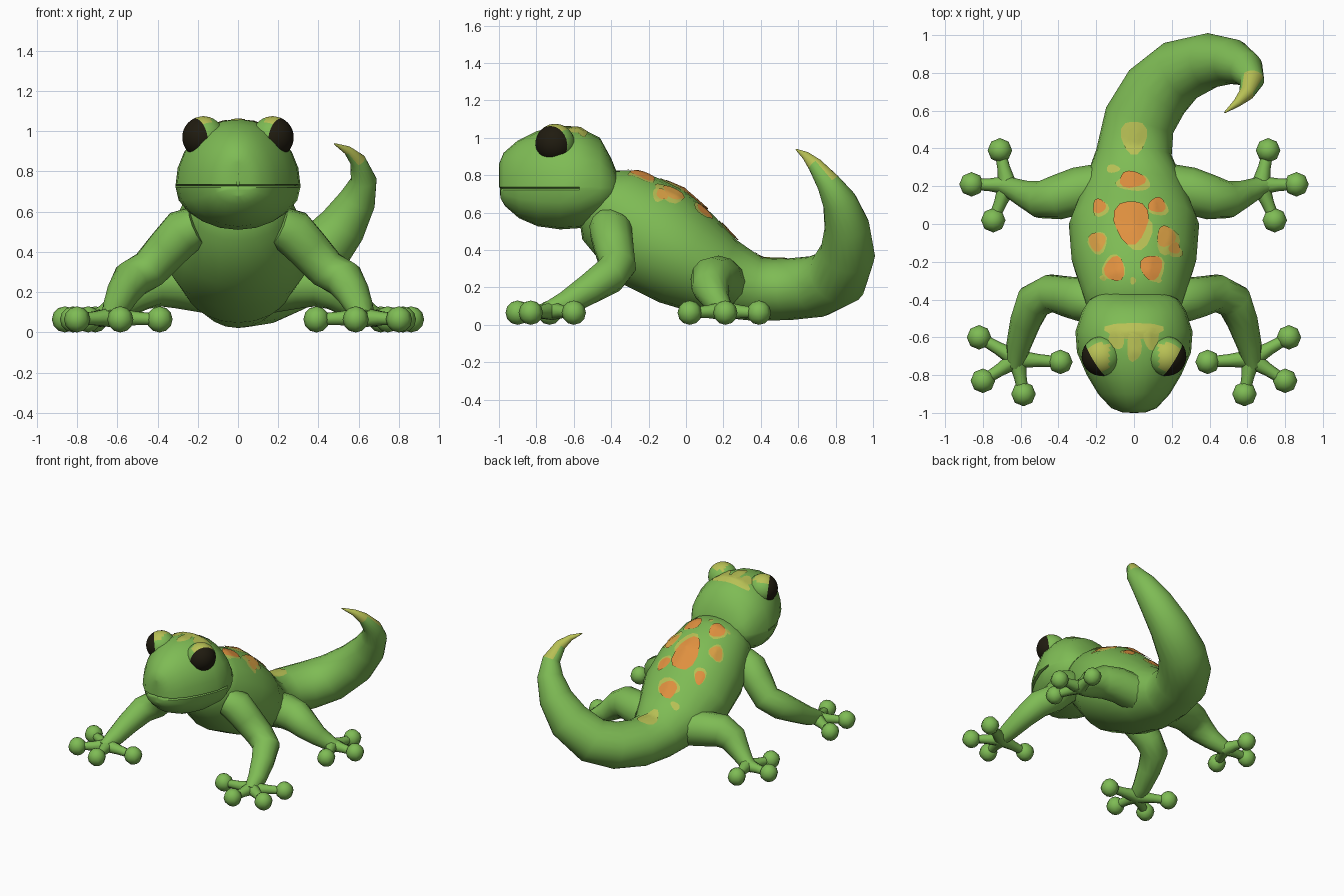
import bpy, bmesh, math
from mathutils import Vector, Matrix
from mathutils.bvhtree import BVHTree

cube = bpy.data.objects.get("Cube")
if cube:
    bpy.data.objects.remove(cube, do_unlink=True)


def material(name, rgb):
    m = bpy.data.materials.new(name)
    m.use_nodes = True
    m.diffuse_color = (*rgb, 1)
    m.node_tree.nodes["Principled BSDF"].inputs["Base Color"].default_value = (*rgb, 1)
    return m


GREEN = material("leaf green", (0.21, 0.50, 0.09))
YELLOW = material("lime yellow", (0.48, 0.53, 0.09))
ORANGE = material("orange", (0.74, 0.28, 0.05))
AMBER = material("amber", (0.72, 0.36, 0.06))
BLACK = material("eye black", (0.014, 0.011, 0.005))


def finish(name, bm, mats, angle=70, recalc=True):
    """Turn a bmesh into a smooth shaded object."""
    if recalc:
        bmesh.ops.recalc_face_normals(bm, faces=bm.faces)
    mesh = bpy.data.meshes.new(name)
    bm.to_mesh(mesh)
    bm.free()
    for m in mats:
        mesh.materials.append(m)
    obj = bpy.data.objects.new(name, mesh)
    bpy.context.collection.objects.link(obj)
    bpy.ops.object.select_all(action='DESELECT')
    obj.select_set(True)
    bpy.context.view_layer.objects.active = obj
    bpy.ops.object.shade_smooth_by_angle(angle=math.radians(angle))


def skin(bm, loops):
    """Bridge a list of equal point loops and cap both ends."""
    rows = [[bm.verts.new(p) for p in loop] for loop in loops]
    n = len(rows[0])
    for a, b in zip(rows, rows[1:]):
        for i in range(n):
            j = (i + 1) % n
            bm.faces.new((a[i], a[j], b[j], b[i]))
    bm.faces.new(rows[0])
    bm.faces.new(rows[-1])


def tube(bm, stations, sides):
    """Elliptical tube without twist; each station is x, y, z, half width, half height."""
    pts = [Vector(s[:3]) for s in stations]
    side = (pts[1] - pts[0]).cross(Vector((0, 0, 1)))
    loops = []
    for i, s in enumerate(stations):
        t = (pts[min(i + 1, len(pts) - 1)] - pts[max(i - 1, 0)]).normalized()
        side = (side - t * side.dot(t)).normalized()
        up = side.cross(t)
        angles = [math.tau * k / sides for k in range(sides)]
        loops.append([pts[i] + side * s[3] * math.cos(a) + up * s[-1] * math.sin(a) for a in angles])
    skin(bm, loops)


# Body and curling tail with a yellow tip
bm = bmesh.new()
tube(bm, [
    (0, -.50, .74, .18, .12), (0, -.40, .64, .26, .24), (0, -.19, .48, .33, .305),
    (0, 0, .355, .345, .275), (0, .185, .25, .275, .22), (0, .38, .19, .20, .17),
    (.03, .55, .19, .19, .165), (.12, .70, .205, .185, .165), (.24, .81, .255, .17, .165),
    (.40, .865, .385, .145, .15), (.52, .86, .53, .12, .12), (.595, .82, .66, .092, .092),
    (.625, .76, .76, .064, .064), (.595, .69, .855, .04, .04), (.545, .64, .905, .022, .022),
    (.48, .59, .937, .004, .004)], 20)
bmesh.ops.recalc_face_normals(bm, faces=bm.faces)
for f in bm.faces:
    c = f.calc_center_median()
    f.material_index = int(c.y > .5 and (c.z > .86 or (c.z > .78 and f.normal.z > .55)))
body_tree = BVHTree.FromBMesh(bm)
finish("body_and_tail", bm, [GREEN, YELLOW])

# Head: domed skull above a mouth groove that runs round the snout, jaw below
MOUTH = .73
bm = bmesh.new()
loops = []
for y, w, top, low in [(-1, .004, .85, .68), (-.998, .06, .865, .675), (-.975, .12, .92, .635),
                       (-.9, .19, .985, .57), (-.8, .25, 1.035, .527), (-.68, .302, 1.06, .51),
                       (-.57, .31, 1.055, .517), (-.46, .275, 1.0, .56), (-.40, .235, .89, .61),
                       (-.355, .15, .78, .65)]:
    open_mouth = y < -.58
    jaw = .965 if open_mouth else 1
    groove = .92 if open_mouth else 1
    loop = []
    for k in range(13):
        a = math.pi * k / 12
        loop.append((w * math.cos(a), y, MOUTH + .006 + (top - MOUTH - .006) * math.sin(a)))
    loop.append((-w * groove, y + (1 - groove) * .2, MOUTH - .002))
    for k in range(11):
        a = math.pi * k / 10
        loop.append((-w * jaw * math.cos(a), y + (1 - jaw) * .2,
                     MOUTH - .01 + (low - MOUTH + .01) * math.sin(a)))
    loop.append((w * groove, y + (1 - groove) * .2, MOUTH - .002))
    loops.append(loop)
skin(bm, loops)
bmesh.ops.recalc_face_normals(bm, faces=bm.faces)
head_tree = BVHTree.FromBMesh(bm)
finish("head", bm, [GREEN], 50)


def spots(name, mat, tree, lift, blobs):
    """Thin wobbly patches laid on the surface from above: x, y, half width, half length."""
    bm = bmesh.new()
    for n, (x, y, rx, ry) in enumerate(blobs):
        def drop(r, a):
            r *= 1 + .1 * math.sin(3 * a + n * 2)
            p = Vector((x + rx * r * math.cos(a), y + ry * r * math.sin(a), 3))
            hit, normal, _, _ = tree.ray_cast(p, Vector((0, 0, -1)))
            return bm.verts.new(hit + normal * lift)
        steps = 14
        rows = [[drop(r / 4, math.tau * k / steps) for k in range(steps)] for r in range(1, 5)]
        mid = drop(0, 0)
        for k in range(steps):
            j = (k + 1) % steps
            bm.faces.new((mid, rows[0][k], rows[0][j]))
            for a, b in zip(rows, rows[1:]):
                bm.faces.new((a[k], b[k], b[j], a[j]))
    finish(name, bm, [mat], recalc=False)


# Back and head markings
spots("yellow_back_spots", YELLOW, body_tree, .005, [
    (0, .46, .068, .09), (-.11, .29, .035, .022), (0, .215, .09, .045), (.015, -.045, .085, .09),
    (-.175, .08, .042, .045), (.13, .08, .052, .04), (-.19, -.1, .05, .06), (.175, -.09, .06, .075),
    (-.105, -.235, .06, .068), (.1, -.235, .062, .068), (-.005, -.3, .015, .02),
    (.22, -.15, .035, .03), (-.16, -.285, .018, .015), (.13, -.3, .015, .012)])
spots("orange_back_spots", ORANGE, body_tree, .0085, [
    (-.015, .01, .09, .115), (-.01, .23, .068, .045), (-.1, -.24, .052, .064),
    (.09, -.23, .057, .064), (-.18, .09, .033, .038), (.12, .095, .045, .04)])
spots("amber_back_spots", AMBER, body_tree, .0085, [
    (-.19, -.095, .043, .05), (.165, -.07, .048, .055), (.21, -.13, .03, .03)])
spots("crown_marking", YELLOW, head_tree, .005, [
    (0, -.565, .155, .042), (0, -.645, .038, .085), (-.09, -.605, .04, .06), (.09, -.605, .04, .06)])

# Eyes, legs and feet on both sides
FRONT_LEG = [(.20, -.42, .53, .10), (.27, -.40, .50, .117), (.35, -.385, .415, .108),
             (.44, -.365, .315, .10), (.53, -.41, .262, .098), (.575, -.52, .19, .082),
             (.61, -.64, .115, .066), (.63, -.75, .07, .045)]
HIND_LEG = [(.12, .20, .22, .13), (.30, .175, .245, .125), (.41, .14, .245, .118),
            (.50, .13, .20, .10), (.58, .16, .135, .073), (.66, .195, .085, .055),
            (.72, .21, .065, .038)]
FRONT_TOES = [(.39, -.73), (.585, -.90), (.80, -.83), (.82, -.60)]
HIND_TOES = [(.71, .39), (.86, .21), (.745, .02)]

for s, side in ((1, "left"), (-1, "right")):
    # Eye ball with its pole along the gaze, so the dark cap has a clean rim
    gaze = Vector((s * .84, -.52, -.13)).normalized()
    centre = Vector((s * .172, -.70, .97))
    bm = bmesh.new()
    turn = gaze.to_track_quat('Z', 'Y').to_matrix().to_4x4()
    bmesh.ops.create_uvsphere(bm, u_segments=24, v_segments=18, radius=.105,
                              matrix=Matrix.Translation(centre) @ turn)
    for f in bm.faces:
        n = (f.calc_center_median() - centre).normalized()
        if n.dot(gaze) > .42:
            f.material_index = 1
        elif n.z > .72 and n.x * s > -.42:
            f.material_index = 2
    finish(side + "_eye", bm, [GREEN, BLACK, YELLOW])

    for label, leg, toes in (("front", FRONT_LEG, FRONT_TOES), ("hind", HIND_LEG, HIND_TOES)):
        bm = bmesh.new()
        tube(bm, [(s * x, y, z, r) for x, y, z, r in leg], 12)
        finish(f"{side}_{label}_leg", bm, [GREEN])

        # Splayed toes ending in round pads
        bm = bmesh.new()
        px, py = leg[-2][0] + .01, leg[-2][1] + (-.075 if label == "front" else .01)
        for x, y in toes:
            mx, my = (px + x) / 2, (py + y) / 2
            tube(bm, [(s * px, py, .075, .05), (s * mx, my, .07, .034), (s * x, y, .065, .028)], 8)
            bmesh.ops.create_uvsphere(bm, u_segments=8, v_segments=6, radius=.065,
                                      matrix=Matrix.Translation((s * x, y, .065)))
        finish(f"{side}_{label}_toes", bm, [GREEN])
